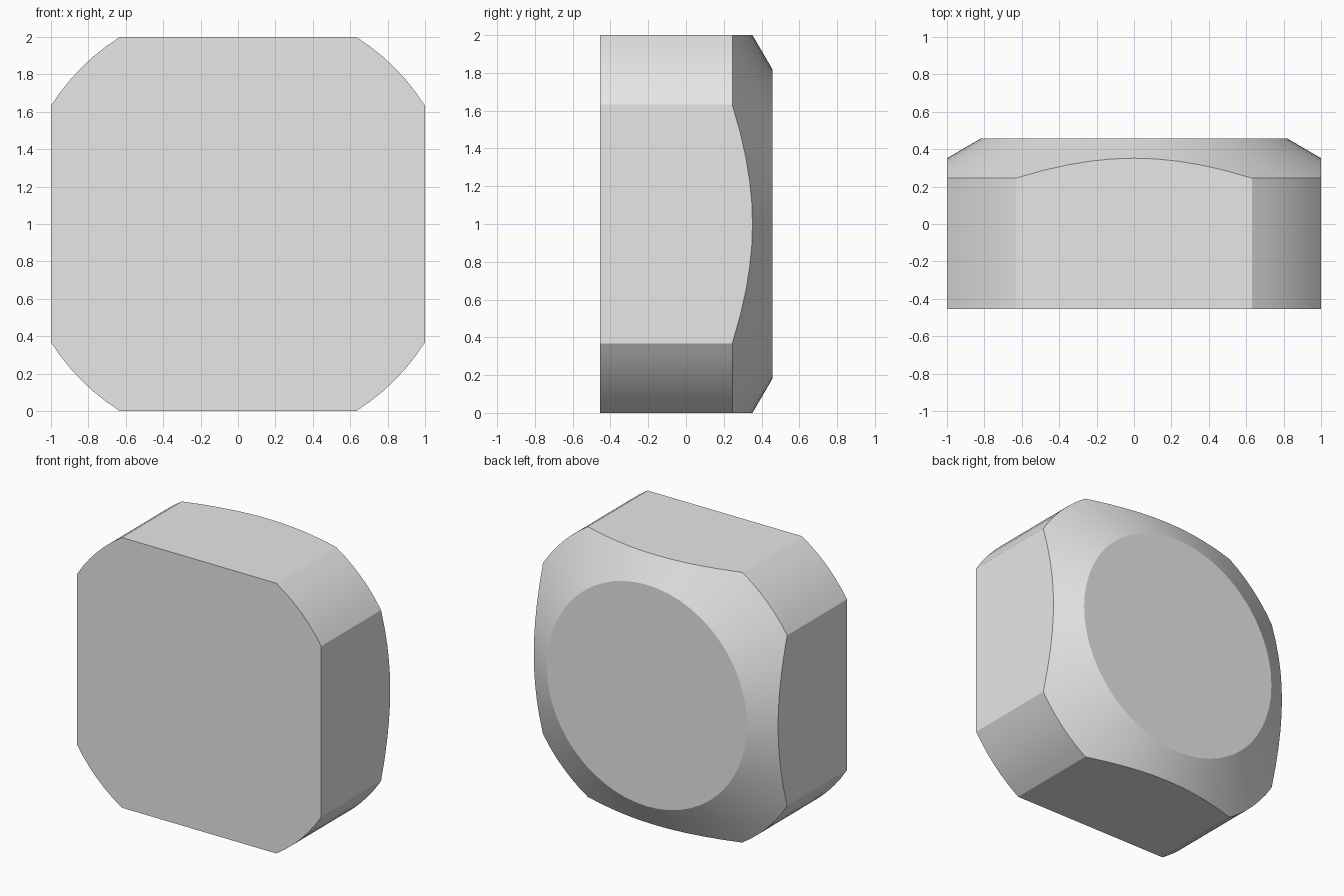
import bpy, bmesh
from math import pi, sin, cos, atan2, hypot, radians

cube = bpy.data.objects.get("Cube")
if cube:
    bpy.data.objects.remove(cube, do_unlink=True)

FLAT = 0.632                 # half length of each flat side
RADIUS = hypot(1, FLAT)      # rounded corner radius
FACE_RADIUS = 0.82           # round back face
FRONT, SHOULDER, BACK = -0.455, 0.245, 0.457

mat = bpy.data.materials.new("light grey")
mat.use_nodes = True
grey = (0.8, 0.8, 0.8, 1)
mat.diffuse_color = grey
mat.node_tree.nodes["Principled BSDF"].inputs["Base Color"].default_value = grey

# Outline angles: flat side then rounded corner, four times round
half = atan2(FLAT, 1)
corner = pi / 2 - 2 * half
angles, on_flat = [], []
for side in range(4):
    start = side * pi / 2 - half
    for i in range(10):
        angles.append(start + 2 * half * i / 10)
        on_flat.append(True)
    for i in range(6):
        angles.append(start + 2 * half + corner * i / 6)
        on_flat.append(False)

# Squared-off disc whose back edge is a cone around the round face
bm = bmesh.new()
rings = [[], [], []]
for a in angles:
    rim = min(RADIUS, 1 / max(abs(cos(a)), abs(sin(a))))
    t = (RADIUS - rim) / (RADIUS - FACE_RADIUS)
    shoulder = SHOULDER + (BACK - SHOULDER) * t
    for ring, r, y in zip(rings, (rim, rim, FACE_RADIUS), (FRONT, shoulder, BACK)):
        ring.append(bm.verts.new((r * cos(a), y, 1 + r * sin(a))))

n = len(angles)
for i in range(n):
    j = (i + 1) % n
    for lower, upper in zip(rings, rings[1:]):
        bm.faces.new((lower[i], lower[j], upper[j], upper[i]))
bm.faces.new(rings[0])
bm.faces.new(rings[2])

# Join each flat side into one face
for side in range(4):
    first = side * 16
    strip = [f for f in bm.faces if len(f.verts) == 4
             and all(v in rings[0][first:first + 11] + rings[1][first:first + 11]
                     for v in f.verts)]
    bmesh.ops.dissolve_faces(bm, faces=strip)
bmesh.ops.recalc_face_normals(bm, faces=bm.faces)

mesh = bpy.data.meshes.new("chamfered_block")
bm.to_mesh(mesh)
bm.free()
mesh.materials.append(mat)
block = bpy.data.objects.new("chamfered_block", mesh)
bpy.context.collection.objects.link(block)

# Smooth corners and cone, crisp edges between surfaces
bpy.ops.object.select_all(action="DESELECT")
block.select_set(True)
bpy.context.view_layer.objects.active = block
bpy.ops.object.shade_smooth_by_angle(angle=radians(15))
